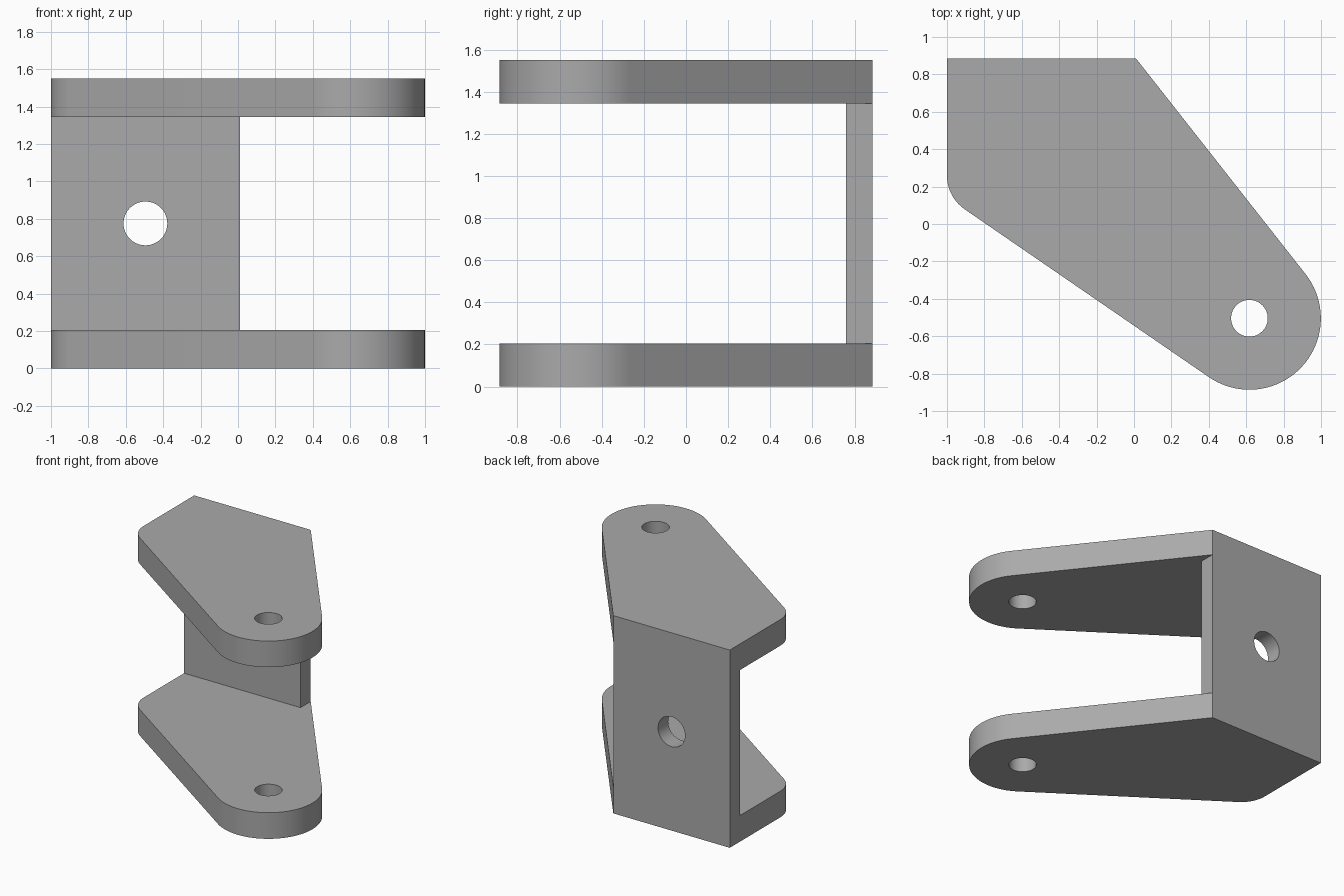
import bpy, bmesh
from math import pi, sin, cos, acos, atan2, hypot, tan, radians
from mathutils import Matrix, Vector

cube = bpy.data.objects.get("Cube")
if cube:
    bpy.data.objects.remove(cube, do_unlink=True)

HEIGHT, THICK = 1.55, 0.205          # overall height, plate thickness
BACK, WEB_FRONT = 0.886, 0.76        # rear wall, front of the web
WEB_RIGHT = 0.01
EYE, EYE_R = Vector((0.617, -0.504)), 0.382
EDGE_ANGLE = radians(-34.5)          # direction of the slanted lower edge
FILLET_R = 0.22

grey = bpy.data.materials.new("plain_grey")
grey.use_nodes = True
colour = (0.4, 0.4, 0.4, 1)
grey.diffuse_color = colour
grey.node_tree.nodes["Principled BSDF"].inputs["Base Color"].default_value = colour


def arc(centre, r, a0, a1, n):
    return [(centre[0] + r * cos(a0 + (a1 - a0) * i / n),
             centre[1] + r * sin(a0 + (a1 - a0) * i / n)) for i in range(n + 1)]


def make(name, bm):
    bmesh.ops.recalc_face_normals(bm, faces=bm.faces)
    mesh = bpy.data.meshes.new(name)
    bm.to_mesh(mesh)
    bm.free()
    mesh.materials.append(grey)
    obj = bpy.data.objects.new(name, mesh)
    bpy.context.collection.objects.link(obj)
    return obj


def prism(name, outline, z0, z1):
    bm = bmesh.new()
    face = bm.faces.new([bm.verts.new((x, y, z0)) for x, y in outline])
    top = bmesh.ops.extrude_face_region(bm, geom=[face])["geom"]
    verts = [v for v in top if isinstance(v, bmesh.types.BMVert)]
    bmesh.ops.translate(bm, verts=verts, vec=(0, 0, z1 - z0))
    return make(name, bm)


def cutter(name, r, depth, matrix):
    bm = bmesh.new()
    bmesh.ops.create_cone(bm, cap_ends=True, segments=64, radius1=r, radius2=r,
                          depth=depth, matrix=matrix)
    obj = make(name, bm)
    obj.hide_render = True
    return obj


def combine(target, other, operation):
    mod = target.modifiers.new(operation.lower(), 'BOOLEAN')
    mod.operation, mod.object, mod.solver = operation, other, 'EXACT'
    bpy.context.view_layer.update()
    evaluated = target.evaluated_get(bpy.context.evaluated_depsgraph_get())
    mesh = bpy.data.meshes.new_from_object(evaluated)
    target.modifiers.clear()
    target.data = mesh
    bpy.data.objects.remove(other, do_unlink=True)


# Arm outline: square rear corners, rounded eye end, filleted side corner
corner = Vector((WEB_RIGHT, BACK))
to_corner = corner - EYE
start = atan2(to_corner.y, to_corner.x) - acos(EYE_R / to_corner.length)
normal = EDGE_ANGLE - pi / 2
low = EYE + EYE_R * Vector((cos(normal), sin(normal)))
side_y = low.y + (-1 - low.x) * tan(EDGE_ANGLE)
turn = normal + pi
fillet_y = side_y + FILLET_R * tan(turn / 2)
outline = [(-1, BACK), (WEB_RIGHT, BACK)]
outline += arc(EYE, EYE_R, start, normal, 40)
outline += arc((-1 + FILLET_R, fillet_y), FILLET_R, normal, -pi, 14)

# Two arms joined by the web
bracket = prism("bracket", outline, 0, THICK)
combine(bracket, prism("upper_arm", outline, HEIGHT - THICK, HEIGHT), 'UNION')
web = [(-1, WEB_FRONT), (WEB_RIGHT, WEB_FRONT), (WEB_RIGHT, BACK), (-1, BACK)]
combine(bracket, prism("web", web, THICK, HEIGHT - THICK), 'UNION')

# Pin bore through both arms, bolt hole through the web
combine(bracket, cutter("pin_bore", 0.098, 4,
                        Matrix.Translation((EYE.x, EYE.y, 0))), 'DIFFERENCE')
combine(bracket, cutter("bolt_hole", 0.117, 1, Matrix.Translation((-0.495, BACK, HEIGHT / 2))
                        @ Matrix.Rotation(pi / 2, 4, 'X')), 'DIFFERENCE')

# Merge flush faces, smooth the rounded walls
bm = bmesh.new()
bm.from_mesh(bracket.data)
bmesh.ops.remove_doubles(bm, verts=bm.verts, dist=0.0001)
bmesh.ops.dissolve_limit(bm, angle_limit=radians(0.5), verts=bm.verts, edges=bm.edges)
bm.to_mesh(bracket.data)
bm.free()
bpy.ops.object.select_all(action='DESELECT')
bracket.select_set(True)
bpy.context.view_layer.objects.active = bracket
bpy.ops.object.shade_smooth_by_angle(angle=radians(30))
